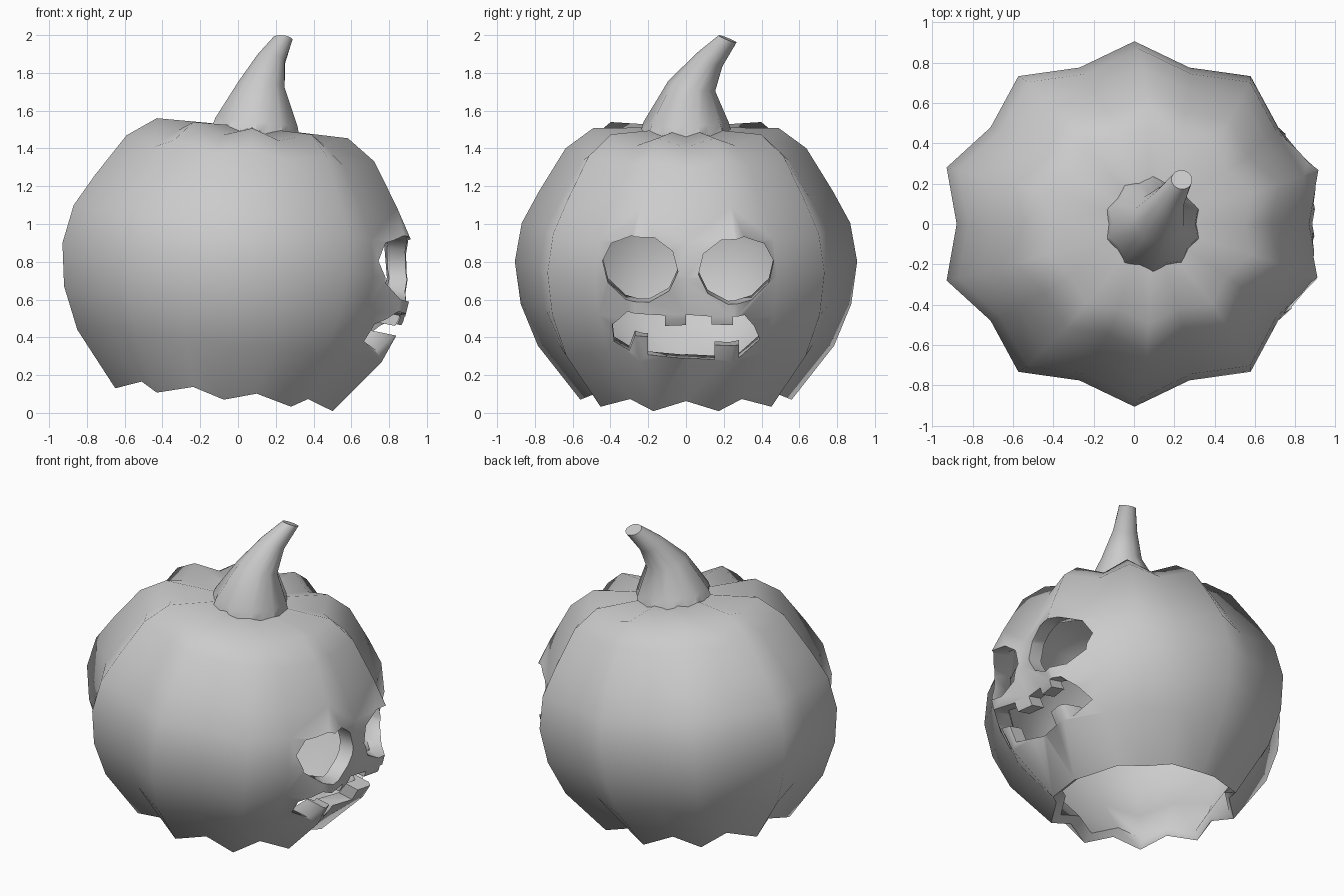
import bpy, bmesh, math
from mathutils import Matrix, Vector

if "Cube" in bpy.data.objects:
    bpy.data.objects.remove(bpy.data.objects["Cube"])

SIDES = 20                      # ten ribs: alternating crest and groove
TILT = Matrix.Translation((0, 0, 0.78)) @ Matrix.Rotation(math.radians(6), 4, 'Y')


def ribbed_ring(bm, r, z, groove, zgroove, shift=0.0, ky=0.92, mat=TILT):
    ring = []
    for i in range(SIDES):
        a = 2 * math.pi * i / SIDES
        low = i % 2 == 0
        rr = r * (groove if low else 1)
        zz = z * (zgroove if low else 1)
        ring.append(bm.verts.new(mat @ Vector((rr * math.cos(a) + shift, ky * rr * math.sin(a), zz))))
    return ring


def bridge(bm, rings):
    for a, b in zip(rings, rings[1:]):
        for i in range(len(a)):
            j = (i + 1) % len(a)
            bm.faces.new((a[i], a[j], b[j], b[i]))


def finish(name, bm):
    bmesh.ops.recalc_face_normals(bm, faces=bm.faces[:])
    me = bpy.data.meshes.new(name)
    bm.to_mesh(me)
    bm.free()
    ob = bpy.data.objects.new(name, me)
    bpy.context.collection.objects.link(ob)
    return ob


def smooth(ob, angle):
    bpy.ops.object.select_all(action='DESELECT')
    ob.select_set(True)
    bpy.context.view_layer.objects.active = ob
    bpy.ops.object.shade_smooth_by_angle(angle=math.radians(angle))


# Hollow ribbed shell, open at the bottom (radius, height)
profile = [(0.23, 0.735), (0.535, 0.731), (0.693, 0.624), (0.846, 0.395), (0.945, 0.227),
           (0.985, 0.022), (0.951, -0.205), (0.852, -0.427), (0.608, -0.714)]
bm = bmesh.new()
outer = [ribbed_ring(bm, r, z, 0.9, 0.97 if r < 0.3 else 0.93) for r, z in profile]
inner = [ribbed_ring(bm, r * 0.92, z * 0.925, 0.9, 0.97 if r < 0.3 else 0.93, -0.025)
         for r, z in reversed(profile)]
bridge(bm, outer + inner)
bm.faces.new(outer[0])
bm.faces.new(inner[-1])
shell = finish("pumpkin_shell", bm)


# Carved openings, cut through the +x side
def carve(points):
    bm = bmesh.new()
    slope, x_ref = 0.2, 0.86
    ends = [[bm.verts.new((x, y, z + slope * (x_ref - x))) for y, z in points] for x in (1.3, 0.4)]
    bridge(bm, ends)
    bm.faces.new(ends[0])
    bm.faces.new(ends[1])
    cutter = finish("cutter", bm)
    cutter.hide_render = True
    bpy.context.view_layer.objects.active = shell
    mod = shell.modifiers.new("carve", 'BOOLEAN')
    mod.operation = 'DIFFERENCE'
    mod.solver = 'EXACT'
    mod.object = cutter
    bpy.ops.object.modifier_apply(modifier=mod.name)
    bpy.data.objects.remove(cutter)


def eye(cy, cz, phase):
    return [(cy + 0.2 * math.cos(phase + math.tau * i / 10),
             cz + 0.18 * math.sin(phase + math.tau * i / 10)) for i in range(10)]


carve(eye(-0.242, 0.767, -0.08))
carve(eye(0.265, 0.757, 0.1))

# Mouth with two upper and two lower teeth
carve([(-0.39, 0.44), (-0.31, 0.535), (-0.11, 0.515), (-0.11, 0.455), (0, 0.455), (0, 0.515),
       (0.135, 0.51), (0.135, 0.465), (0.25, 0.465), (0.25, 0.515), (0.31, 0.515), (0.36, 0.44),
       (0.39, 0.35), (0.28, 0.265), (0.28, 0.345), (0.15, 0.345), (0.15, 0.26), (-0.02, 0.26),
       (-0.2, 0.29), (-0.2, 0.395), (-0.27, 0.405), (-0.3, 0.305), (-0.38, 0.34)])
smooth(shell, 62)

# Curved stem: centre, radius, lean about x and y (degrees), groove depth
stem_path = [((0.09, 0, 1.47), 0.25, 0, 6, 0.88), ((0.098, 0, 1.54), 0.23, 0, 6, 0.9),
             ((0.125, 0.03, 1.73), 0.13, -12, 8, 0.93), ((0.175, 0.125, 1.87), 0.078, -28, 14, 0.96),
             ((0.237, 0.22, 1.98), 0.052, -22, 6, 1.0)]
bm = bmesh.new()
rings = []
for c, r, lx, ly, g in stem_path:
    m = (Matrix.Translation(c) @ Matrix.Rotation(math.radians(lx), 4, 'X')
         @ Matrix.Rotation(math.radians(ly), 4, 'Y'))
    rings.append(ribbed_ring(bm, r, 0, g, 1, ky=0.98, mat=m))
bridge(bm, rings)
bm.faces.new(rings[0])
bm.faces.new(rings[-1])
stem = finish("stem", bm)
smooth(stem, 50)
